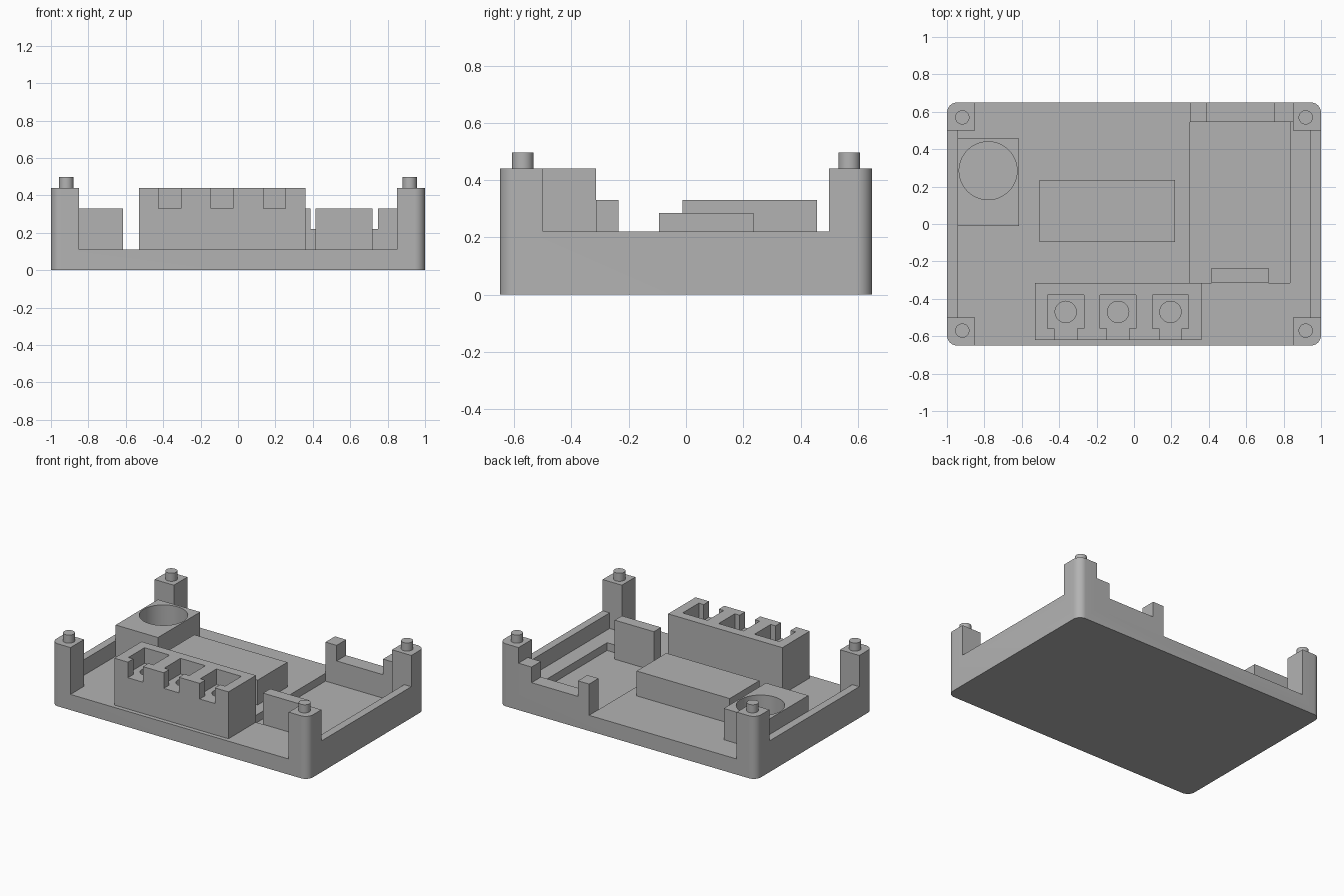
import bpy, bmesh, math

if "Cube" in bpy.data.objects:
    bpy.data.objects.remove(bpy.data.objects["Cube"])

plastic = bpy.data.materials.new("grey_plastic")
plastic.diffuse_color = (0.45, 0.45, 0.45, 1)
plastic.use_nodes = True
plastic.node_tree.nodes["Principled BSDF"].inputs["Base Color"].default_value = plastic.diffuse_color


def prism(name, points, z0, z1):
    """Extrude a counter-clockwise outline from z0 to z1."""
    bm = bmesh.new()
    low = [bm.verts.new((x, y, z0)) for x, y in points]
    high = [bm.verts.new((x, y, z1)) for x, y in points]
    bm.faces.new(low[::-1])
    bm.faces.new(high)
    n = len(points)
    for i in range(n):
        j = (i + 1) % n
        bm.faces.new((low[i], low[j], high[j], high[i]))
    mesh = bpy.data.meshes.new(name)
    bm.to_mesh(mesh)
    bm.free()
    mesh.materials.append(plastic)
    obj = bpy.data.objects.new(name, mesh)
    bpy.context.collection.objects.link(obj)
    return obj


def box(name, x0, x1, y0, y1, z0, z1):
    return prism(name, [(x0, y0), (x1, y0), (x1, y1), (x0, y1)], z0, z1)


def arc(cx, cy, r, a0, a1, n):
    return [(cx + r * math.cos(math.radians(a0 + (a1 - a0) * i / n)),
             cy + r * math.sin(math.radians(a0 + (a1 - a0) * i / n))) for i in range(n + 1)]


def cylinder(name, cx, cy, r, z0, z1):
    return prism(name, arc(cx, cy, r, 0, 360, 48)[:-1], z0, z1)


def cut(target, *cutters):
    """Carve the cutters out of the target and discard them."""
    bpy.context.view_layer.objects.active = target
    for c in cutters:
        mod = target.modifiers.new("cut", 'BOOLEAN')
        mod.operation = 'DIFFERENCE'
        mod.solver = 'EXACT'
        mod.object = c
        bpy.ops.object.modifier_apply(modifier=mod.name)
        bpy.data.objects.remove(c)


def smooth(obj):
    bpy.ops.object.select_all(action='DESELECT')
    obj.select_set(True)
    bpy.context.view_layer.objects.active = obj
    bpy.ops.object.shade_smooth_by_angle(angle=math.radians(30))


FLOOR, RIM, TOP = 0.11, 0.22, 0.44
R = 0.055

# Tray with floor, low side rims and four corner posts
outline = (arc(1 - R, 0.65 - R, R, 0, 90, 10) + arc(R - 1, 0.65 - R, R, 90, 180, 10)
           + arc(R - 1, R - 0.65, R, 180, 270, 10) + arc(1 - R, R - 0.65, R, 270, 360, 10))
tray = prism("tray", outline, 0, TOP)
cut(tray,
    box("cut_long", -0.85, 0.85, -0.8, 0.8, FLOOR, 0.6),
    box("cut_wide", -0.945, 0.945, -0.5, 0.5, FLOOR, 0.6),
    box("cut_rim", -1.2, 1.2, -0.5, 0.5, RIM, 0.6),
    box("cut_bay", 0.30, 0.835, -0.315, 0.545, 0.055, 0.6))
smooth(tray)

# Locating pins on the posts
for sx in (-1, 1):
    for sy in (-1, 1):
        smooth(cylinder("locating_pin", sx * 0.918, sy * 0.57, 0.038, TOP, 0.497))

# Button housing with three stepped sockets, open at the front
housing = box("button_housing", -0.53, 0.36, -0.62, -0.315, FLOOR, TOP)
for cx in (-0.365, -0.085, 0.195):
    socket = [(cx - 0.097, -0.56), (cx - 0.059, -0.56), (cx - 0.059, -0.7), (cx + 0.059, -0.7),
              (cx + 0.059, -0.56), (cx + 0.097, -0.56), (cx + 0.097, -0.38), (cx - 0.097, -0.38)]
    cut(housing, prism("cut_socket", socket, 0.33, 0.6),
        cylinder("cut_bore", cx, -0.47, 0.057, 0.12, 0.4))
smooth(housing)

# Round well in the rear left block
well = box("round_well_block", -0.945, -0.615, -0.012, 0.458, FLOOR, 0.33)
cut(well, cylinder("cut_well", -0.78, 0.285, 0.155, 0.12, 0.6))
smooth(well)

# Central raised block
box("central_block", -0.505, 0.22, -0.095, 0.235, FLOOR, 0.285)

# Bay stop plate and notched rear wall
box("bay_stop", 0.415, 0.72, -0.315, -0.235, 0.055, 0.33)
wall = box("bay_rear_wall", 0.30, 0.85, 0.545, 0.65, FLOOR, 0.33)
cut(wall, box("cut_notch", 0.387, 0.748, 0.4, 0.8, RIM, 0.6))
